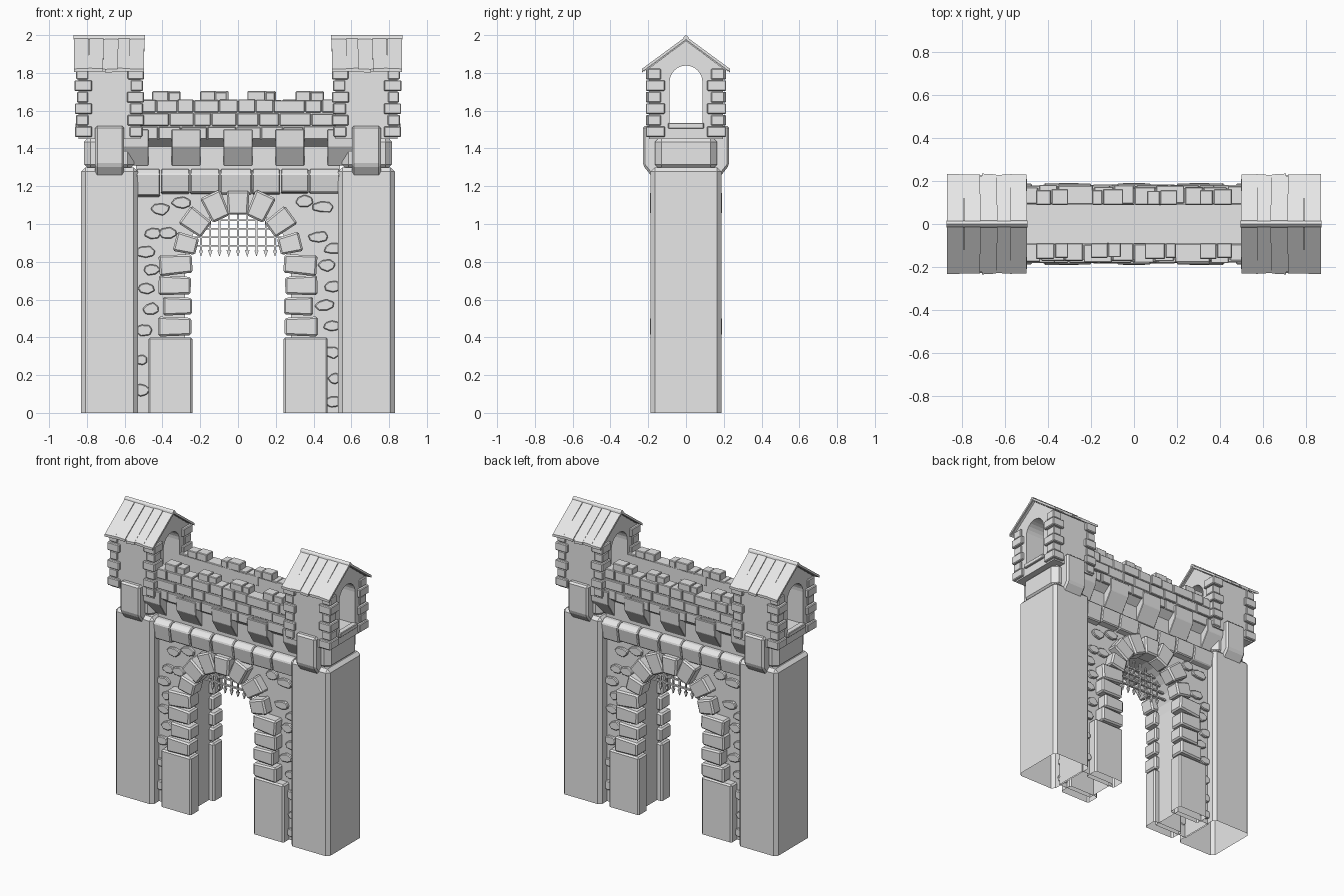
import bpy, bmesh, math, random
from mathutils import Matrix

random.seed(4)
cube = bpy.data.objects.get("Cube")
if cube:
    bpy.data.objects.remove(cube, do_unlink=True)

stone = bpy.data.materials.new("pale_grey_stone")
stone.use_nodes = True
GREY = (0.8, 0.8, 0.8, 1)
stone.diffuse_color = GREY
for node in stone.node_tree.nodes:
    if node.type == 'BSDF_PRINCIPLED':
        node.inputs["Base Color"].default_value = GREY


def prism(bm, pts, axis, lo, hi):
    """Extrude a 2D outline along an axis; returns the new vertices."""
    def place(p, q, d):
        return {'x': (d, p, q), 'y': (p, d, q), 'z': (p, q, d)}[axis]
    a = [bm.verts.new(place(p, q, lo)) for p, q in pts]
    b = [bm.verts.new(place(p, q, hi)) for p, q in pts]
    bm.faces.new(a)
    bm.faces.new(b[::-1])
    for i in range(len(a)):
        j = (i + 1) % len(a)
        bm.faces.new((a[i], b[i], b[j], a[j]))
    return a + b


def box(bm, x0, x1, y0, y1, z0, z1):
    return prism(bm, [(x0, y0), (x1, y0), (x1, y1), (x0, y1)], 'z', z0, z1)


def arc(cx, cz, r, start, end, n):
    angles = [math.radians(start + (end - start) * i / n) for i in range(n + 1)]
    return [(cx + r * math.cos(t), cz + r * math.sin(t)) for t in angles]


def jit(size):
    return random.uniform(-size, size)


def finish(name, bm, bevel=0, mirror="", turn=False, drop=None):
    """Turn a bmesh into an object, with optional half-turn copy, mirror and bevel."""
    bmesh.ops.recalc_face_normals(bm, faces=bm.faces)
    if drop:
        gone = [f for f in bm.faces if drop(f.calc_center_median())]
        bmesh.ops.delete(bm, geom=gone, context='FACES')
    if turn:
        copy = bmesh.ops.duplicate(bm, geom=bm.verts[:] + bm.edges[:] + bm.faces[:])
        verts = [g for g in copy["geom"] if isinstance(g, bmesh.types.BMVert)]
        bmesh.ops.rotate(bm, verts=verts, matrix=Matrix.Rotation(math.pi, 3, 'Z'))
    mesh = bpy.data.meshes.new(name)
    bm.to_mesh(mesh)
    bm.free()
    mesh.materials.append(stone)
    ob = bpy.data.objects.new(name, mesh)
    bpy.context.scene.collection.objects.link(ob)
    if mirror:
        m = ob.modifiers.new("Mirror", 'MIRROR')
        m.use_axis = ('x' in mirror, 'y' in mirror, False)
    if bevel:
        b = ob.modifiers.new("Bevel", 'BEVEL')
        b.width, b.segments, b.limit_method = bevel, 1, 'ANGLE'
    return ob


def open_bottom(c):
    return c.z < 0.001


TOWER = 0.68  # tower centre line

# Tower shafts and necks
bm = bmesh.new()
box(bm, .53, .83, -.187, .187, 0, 1.3)
finish("tower_shafts", bm, .022, "x", drop=open_bottom)
bm = bmesh.new()
box(bm, .55, .815, -.165, .165, 1.28, 1.47)
finish("tower_necks", bm, .035, "x")

# Brackets on the tower fronts and backs
bm = bmesh.new()
prism(bm, [(.14, 1.25), (.18, 1.25), (.228, 1.31), (.228, 1.52), (.14, 1.52)],
      'x', TOWER - .077, TOWER + .077)
finish("tower_brackets", bm, .012, "xy")

# Lookout rooms with an arched opening from side to side
bm = bmesh.new()
half = [(0, 1.45), (.195, 1.45), (.195, 1.825), (0, 1.97)]
half += arc(0, 1.752, .087, 90, 0, 6) + [(.087, 1.53), (0, 1.53)]
prism(bm, half, 'x', .515, .845)
finish("lookout_rooms", bm, 0, "xy", drop=lambda c: abs(c.y) < .001)

# Window sills
bm = bmesh.new()
for side in (-1, 1):
    x = TOWER + side * .16
    box(bm, x - .02, x + .02, -.095, .095, 1.505, 1.535)
finish("window_sills", bm, .004, "x")

# Corner stones of the lookout rooms
bm = bmesh.new()
for row in range(6):
    z = 1.458 + row * .061
    for side in (-1, 1):
        long = (row + (side > 0)) % 2
        out = TOWER + side * (.175 + .009 * long + jit(.003))
        inner = TOWER + side * (.11 - .015 * long + jit(.004))
        box(bm, min(out, inner), max(out, inner), .112 + .02 * (1 - long),
            .203 + .01 * long, z + .002, z + .059)
finish("lookout_corner_stones", bm, .005, "xy")

# Plank roofs, sheared down from the ridge
bm = bmesh.new()
verts = box(bm, .505, .86, 0, .222, -.024, -.01)
edges = [.495, .565, .635, .705, .785, .868]
for a, b in zip(edges, edges[1:]):
    lean, lift = jit(.012), random.uniform(-.005, 0)
    lean = lean if b < .86 else 0
    start = a + (.006 if a > .5 else 0)
    verts += prism(bm, [(start, 0), (b, 0), (b + lean, .23 + jit(.004)), (start + lean * .4, .23)],
                   'z', lift - .017, lift)
for v in verts:
    v.co.z += 1.995 - .735 * v.co.y
finish("roof_planks", bm, 0, "xy")
bm = bmesh.new()
prism(bm, [(-.016, 1.978), (.016, 1.978), (.012, 1.99), (0, 2), (-.012, 1.99)], 'x', .493, .87)
finish("roof_ridges", bm, 0, "x")

# Gate wall with its arched passage
bm = bmesh.new()
outline = [(.54, 0), (.54, 1.5), (-.54, 1.5), (-.54, 0), (-.28, 0)]
outline += arc(0, .8, .28, 180, 0, 14) + [(.28, 0)]
prism(bm, outline, 'y', -.115, .115)
finish("gate_wall", bm, drop=open_bottom)

# Pillars at the foot of the arch
bm = bmesh.new()
box(bm, .242, .475, .08, .177, 0, .4)
finish("arch_pillars", bm, .01, "xy", drop=open_bottom)


# Arch stones: centre x, z, length, thickness, tilt
def arch_stone(bm, x, z, w, h, tilt, depth):
    t = math.radians(tilt)
    pts = []
    for u, v in ((-.5, -.46), (.5, -.53), (.5, .53), (-.5, .46)):
        u, v = u * w, v * h
        pts.append((x + u * math.cos(t) - v * math.sin(t), z + u * math.sin(t) + v * math.cos(t)))
    prism(bm, pts, 'y', .08, depth)


bm = bmesh.new()
for x, z, w, h, tilt in ((.335, .457, .175, .1, 0), (.32, .565, .155, .095, 0),
                         (.335, .675, .17, .1, 1), (.33, .785, .175, .105, -4),
                         (.275, .895, .12, .1, 14), (.225, 1.01, .14, .11, 36),
                         (.118, 1.093, .145, .11, 65)):
    arch_stone(bm, x, z, w, h, tilt, .185 + jit(.007))
finish("arch_stones", bm, .01, "xy")
bm = bmesh.new()
arch_stone(bm, 0, 1.112, .125, .115, 90, .19)
finish("keystones", bm, .01, "y")

# Rubble stones set in the wall faces
bm = bmesh.new()
for x, z in ((-.41, 1.08), (-.45, .95), (-.37, .95), (-.3, 1.11), (-.49, .85), (-.46, .76),
             (-.49, .66), (-.46, .55), (-.5, .44), (-.51, .28), (-.51, .12),
             (.35, 1.12), (.45, 1.09), (.43, .93), (.5, .87), (.47, .78), (.5, .67),
             (.46, .57), (.5, .46), (.5, .32), (.51, .18), (.5, .06)):
    wide = min(.05, .545 - abs(x)) + jit(.006)
    turn = jit(.5)
    pts = []
    for i in range(7):
        t = turn + i * math.tau / 7
        r = 1 + jit(.15)
        pts.append((x + wide * r * math.cos(t), z + .032 * r * math.sin(t)))
    prism(bm, pts, 'y', -.134, -.11)
finish("rubble_stones", bm, .005, turn=True)

# String course blocks above the arch
bm = bmesh.new()
cuts = [-.54, -.41, -.255, -.095, .075, .225, .375, .54]
for a, b in zip(cuts, cuts[1:]):
    d, low = jit(.006), jit(.01)
    prism(bm, [(-.1, 1.15 + low), (-.155 + d, 1.16 + low), (-.172 + d, 1.265),
               (-.145 + d, 1.29), (-.1, 1.29)], 'x', a + .002, b - .002)
finish("string_course", bm, .006, turn=True)

# Wedge corbels carrying the parapet
bm = bmesh.new()
for x in (-.55, -.275, 0, .275, .55):
    prism(bm, [(-.1, 1.31), (-.118, 1.31), (-.183, 1.41), (-.187, 1.5), (-.1, 1.5)],
          'x', x - .076, x + .076)
finish("parapet_corbels", bm, .003, turn=True)

# Parapet core and its courses of uneven blocks
bm = bmesh.new()
prism(bm, [(-.09, 1.45), (-.115, 1.41), (-.165, 1.45), (-.165, 1.65), (-.09, 1.65)], 'x', -.53, .53)
finish("parapet_core", bm, turn=True)
bm = bmesh.new()
for row in range(3):
    z, x = 1.447 + row * .071, -.53
    while x < .52:
        end = min(x + random.uniform(.08, .17), .53)
        if end > .48:
            end = .53
        box(bm, x + .002, end - .002, -.176 + jit(.006), -.092 + jit(.004),
            z + .002, z + .068 + jit(.003))
        x = end
finish("parapet_blocks", bm, .004, turn=True)

# Low merlons, each of two stones
bm = bmesh.new()
for a, b in ((-.455, -.305), (-.2, -.06), (.05, .195), (.305, .455)):
    mid = (a + b) / 2 + jit(.03)
    out = -.165 + jit(.008)
    box(bm, a, mid - .001, out, -.089, 1.65, 1.703)
    box(bm, mid + .001, b, out + .004, -.089, 1.65, 1.698)
finish("merlons", bm, .004, turn=True)

# Portcullis: bars, cross bars and arrow-shaped tips
bm = bmesh.new()
for i in range(-4, 5):
    x = i * .049
    top = .8 + math.sqrt(.285 ** 2 - x * x)
    box(bm, x - .005, x + .005, -.006, .006, .85, top)
    prism(bm, [(x, .826), (x + .012, .862), (x, .856), (x - .012, .862)], 'y', -.006, .006)
for z in (.885, .93, .975, 1.02):
    w = math.sqrt(.285 ** 2 - (z - .8) ** 2)
    box(bm, -w, w, -.008, .008, z - .005, z + .005)
finish("portcullis", bm)
